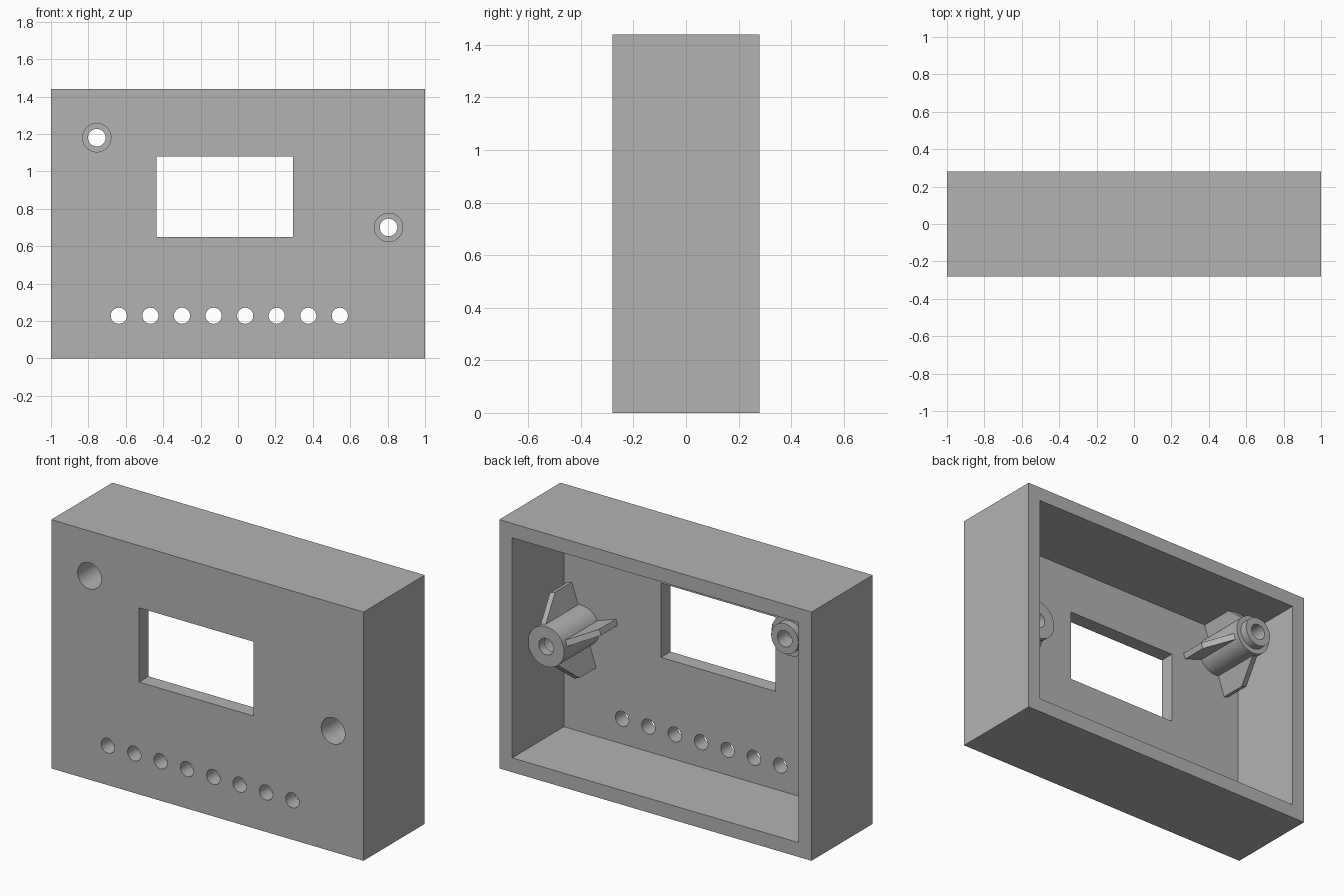
import bpy, bmesh, math
from mathutils import Matrix, Vector

if "Cube" in bpy.data.objects:
    bpy.data.objects.remove(bpy.data.objects["Cube"], do_unlink=True)

W, D, H = 2.0, 0.56, 1.44
WALL, PANEL = 0.083, 0.087
FLOOR = -D / 2 + PANEL          # inner face of the front panel
BORE, SCREW, BODY = 0.076, 0.047, 0.116
SIDES = 48

grey = bpy.data.materials.new("plain grey")
grey.use_nodes = True
colour = (0.45, 0.45, 0.45, 1)
grey.diffuse_color = colour
grey.node_tree.nodes["Principled BSDF"].inputs["Base Color"].default_value = colour


def make(name, bm, smooth=False):
    bmesh.ops.recalc_face_normals(bm, faces=bm.faces)
    mesh = bpy.data.meshes.new(name)
    bm.to_mesh(mesh)
    bm.free()
    mesh.materials.append(grey)
    ob = bpy.data.objects.new(name, mesh)
    bpy.context.collection.objects.link(ob)
    if smooth:
        shade(ob)
    return ob


def shade(ob):
    bpy.ops.object.select_all(action="DESELECT")
    ob.select_set(True)
    bpy.context.view_layer.objects.active = ob
    bpy.ops.object.shade_smooth_by_angle(angle=math.radians(30))


def box(name, lo, hi):
    lo, hi = Vector(lo), Vector(hi)
    bm = bmesh.new()
    bmesh.ops.create_cube(bm, size=1)
    bmesh.ops.scale(bm, vec=hi - lo, verts=bm.verts)
    bmesh.ops.translate(bm, vec=(lo + hi) / 2, verts=bm.verts)
    return make(name, bm)


def rod(name, x, z, radius):
    # round cutter through the front panel
    bm = bmesh.new()
    place = Matrix.Translation((x, -D / 2, z)) @ Matrix.Rotation(math.pi / 2, 4, "X")
    bmesh.ops.create_cone(bm, cap_ends=True, segments=SIDES, radius1=radius,
                          radius2=radius, depth=0.4, matrix=place)
    return make(name, bm)


def cut(ob, cutter):
    cutter.hide_render = True
    mod = ob.modifiers.new("cut", "BOOLEAN")
    mod.operation, mod.solver, mod.object = "DIFFERENCE", "EXACT", cutter
    bpy.context.view_layer.objects.active = ob
    bpy.ops.object.modifier_apply(modifier=mod.name)
    bpy.data.objects.remove(cutter, do_unlink=True)


def lathe(name, profile, x, z):
    # closed (radius, y) outline turned about the y axis
    bm = bmesh.new()
    vs = [bm.verts.new((r, y, 0)) for r, y in profile]
    es = [bm.edges.new((vs[i - 1], vs[i])) for i in range(len(vs))]
    bmesh.ops.spin(bm, geom=vs + es, cent=(0, 0, 0), axis=(0, 1, 0),
                   angle=math.tau, steps=SIDES)
    bmesh.ops.remove_doubles(bm, verts=bm.verts, dist=0.0005)
    bmesh.ops.translate(bm, vec=(x, 0, z), verts=bm.verts)
    return make(name, bm, True)


def fin(name, x, z, degrees):
    # tapered gusset plate standing on the panel
    outline = [(0.1, FLOOR - 0.01), (0.24, FLOOR - 0.01), (0.24, -0.04), (0.1, 0.12)]
    t = 0.035
    bm = bmesh.new()
    face = bm.faces.new([bm.verts.new((r, y, -t / 2)) for r, y in outline])
    ext = bmesh.ops.extrude_face_region(bm, geom=[face])
    top = [g for g in ext["geom"] if isinstance(g, bmesh.types.BMVert)]
    bmesh.ops.translate(bm, vec=(0, 0, t), verts=top)
    place = Matrix.Translation((x, 0, z)) @ Matrix.Rotation(math.radians(degrees), 4, "Y")
    bmesh.ops.transform(bm, matrix=place, verts=bm.verts)
    return make(name, bm)


# Open-backed case
POSTS = {"right": (-0.755, 1.18), "left": (0.805, 0.70)}
case = box("case", (-W / 2, -D / 2, 0), (W / 2, D / 2, H))
cut(case, box("cavity", (-W / 2 + WALL, FLOOR, WALL), (W / 2 - WALL, D, H - WALL)))
cut(case, box("window", (-0.437, -D, 0.65), (0.295, 0, 1.08)))
for i in range(8):
    cut(case, rod("button_hole", -0.637 + i * 0.1688, 0.228, 0.043))
for x, z in POSTS.values():
    cut(case, rod("screw_recess", x, z, BORE))
shade(case)

# Hollow screw posts, one with a stepped collar at its tip
END, STEP, TIP = 0.13, 0.08, 0.175
tips = {"left": [(BODY, END), (SCREW, END)],
        "right": [(BODY, END), (0.087, END), (0.087, TIP), (SCREW, TIP)]}
for side, (x, z) in POSTS.items():
    profile = [(BORE, FLOOR), (BODY, FLOOR)] + tips[side] + [(SCREW, STEP), (BORE, STEP)]
    lathe(side + "_post", profile, x, z)
    # Gussets turned slightly off the axes; the left post leans on the side wall
    for k in range(4):
        angle = 19 + 90 * k
        if side == "left" and k == 0:
            continue
        fin(f"{side}_post_fin_{k + 1}", x, z, angle + (180 if side == "right" else 0))
